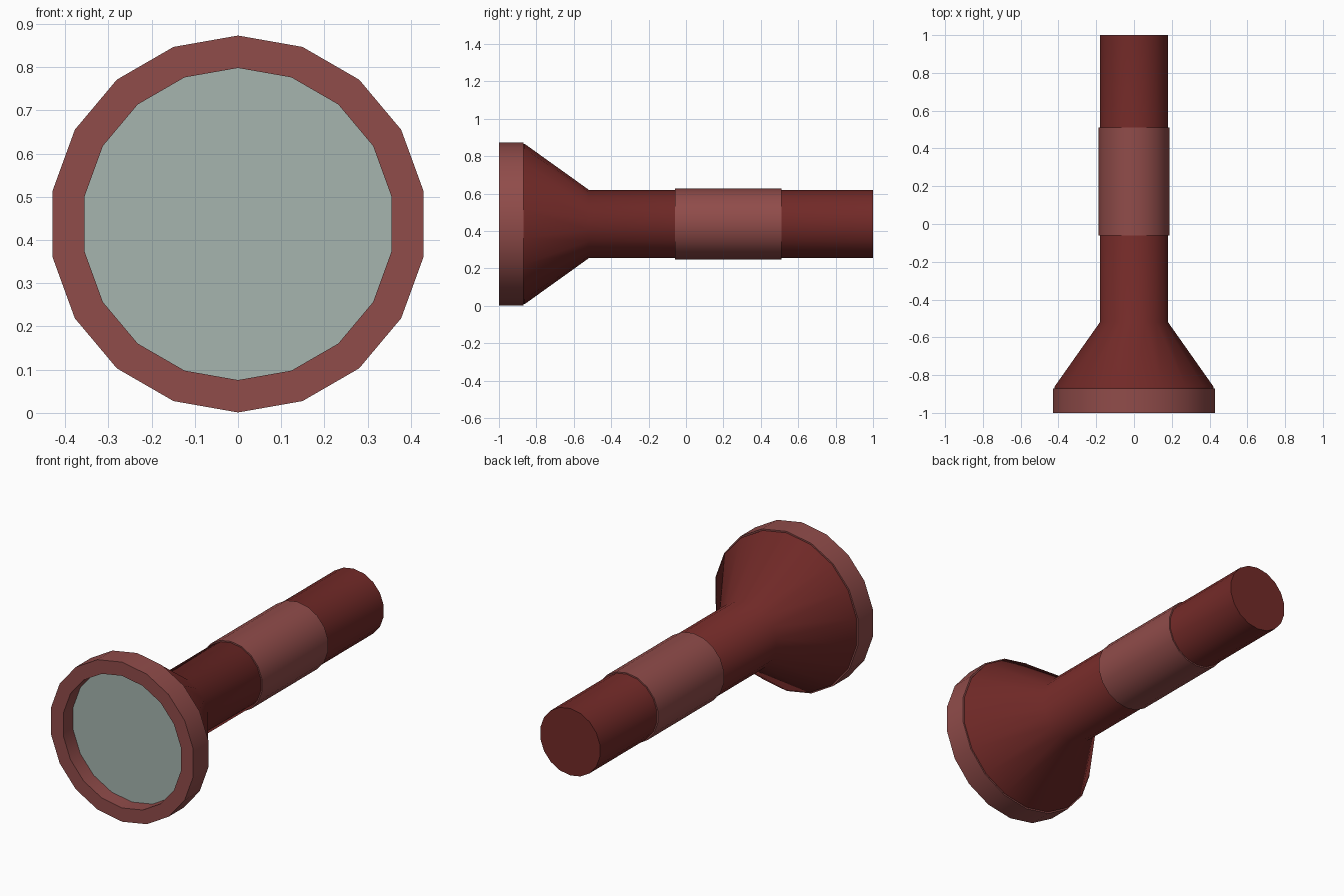
import bpy, bmesh
from math import sin, cos, radians, tau

if "Cube" in bpy.data.objects:
    bpy.data.objects.remove(bpy.data.objects["Cube"])

SIDES = 18
AXIS_Z = 0.437


def material(name, rgb):
    mat = bpy.data.materials.new(name)
    mat.diffuse_color = (*rgb, 1)
    mat.use_nodes = True
    mat.node_tree.nodes["Principled BSDF"].inputs["Base Color"].default_value = mat.diffuse_color
    return mat


def lathe(name, profile, mat, closed=False):
    """Spin (y, radius) points around the horizontal axis; open ends get caps."""
    bm = bmesh.new()
    rings = []
    for y, r in profile:
        rings.append([bm.verts.new((r * sin(tau * i / SIDES), y,
                                    AXIS_Z + r * cos(tau * i / SIDES)))
                      for i in range(SIDES)])
    pairs = list(zip(rings, rings[1:]))
    if closed:
        pairs.append((rings[-1], rings[0]))
    else:
        bm.faces.new(rings[0])
        bm.faces.new(rings[-1])
    for a, b in pairs:
        for i in range(SIDES):
            j = (i + 1) % SIDES
            bm.faces.new((a[i], a[j], b[j], b[i]))
    bmesh.ops.recalc_face_normals(bm, faces=bm.faces)
    mesh = bpy.data.meshes.new(name)
    bm.to_mesh(mesh)
    bm.free()
    mesh.materials.append(mat)
    obj = bpy.data.objects.new(name, mesh)
    bpy.context.collection.objects.link(obj)
    bpy.ops.object.select_all(action='DESELECT')
    obj.select_set(True)
    bpy.context.view_layer.objects.active = obj
    bpy.ops.object.shade_smooth_by_angle(angle=radians(40))
    return obj


dark_red = material("dark_red", (0.17, 0.023, 0.021))
light_red = material("light_red", (0.28, 0.072, 0.068))
glass = material("glass", (0.38, 0.46, 0.43))

# Handle flaring into the reflector cone
lathe("body", [(-0.87, 0.428), (-0.862, 0.428), (-0.52, 0.183), (1.0, 0.183)], dark_red)

# Rim around the lens
lathe("head_rim", [(-1.0, 0.361), (-1.0, 0.436), (-0.87, 0.436), (-0.87, 0.361)],
      light_red, closed=True)

# Recessed lens
lathe("lens", [(-0.915, 0.361), (-0.872, 0.361)], glass)

# Grip sleeve around the handle
lathe("grip_band", [(-0.06, 0.18), (-0.06, 0.19), (0.51, 0.19), (0.51, 0.18)],
      light_red, closed=True)
